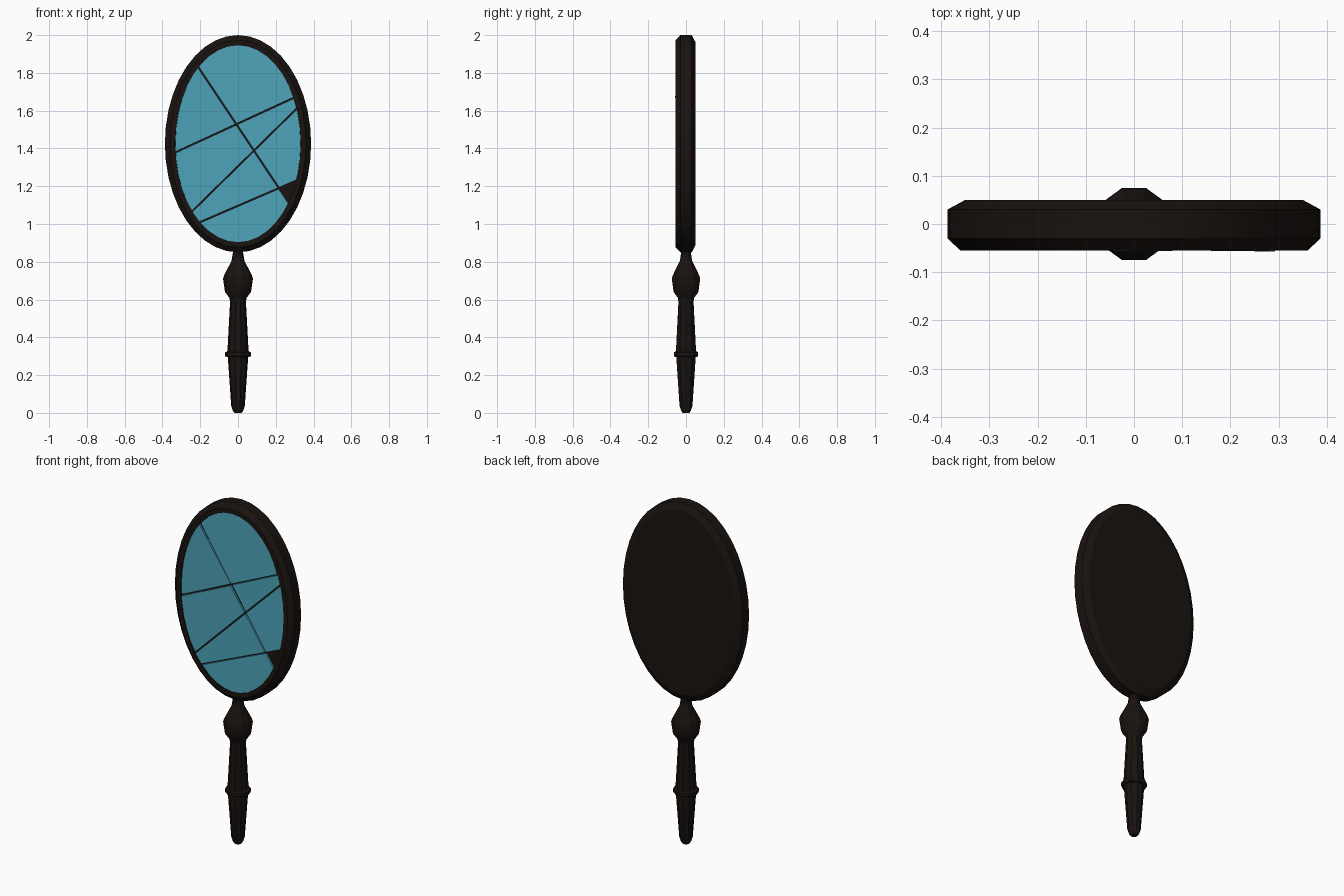
import bpy, bmesh, math, random
from itertools import product
from mathutils import Vector, Matrix

if "Cube" in bpy.data.objects:
    bpy.data.objects.remove(bpy.data.objects["Cube"])

random.seed(4)
CZ = 1.425                      # centre height of the oval head


def material(name, rgb):
    m = bpy.data.materials.new(name)
    m.diffuse_color = (*rgb, 1)
    m.use_nodes = True
    m.node_tree.nodes["Principled BSDF"].inputs["Base Color"].default_value = m.diffuse_color
    return m


DARK = material("dark_wood", (0.010, 0.0065, 0.005))
GLASS = material("blue_glass", (0.075, 0.37, 0.49))


def finish(bm, name, mat, smooth=None):
    bmesh.ops.recalc_face_normals(bm, faces=bm.faces)
    mesh = bpy.data.meshes.new(name)
    bm.to_mesh(mesh)
    bm.free()
    obj = bpy.data.objects.new(name, mesh)
    bpy.context.collection.objects.link(obj)
    mesh.materials.append(mat)
    if smooth:
        bpy.ops.object.select_all(action='DESELECT')
        obj.select_set(True)
        bpy.context.view_layer.objects.active = obj
        bpy.ops.object.shade_smooth_by_angle(angle=math.radians(smooth))
    return obj


def loft(bm, rings):
    """Skin a list of point rings and cap both ends."""
    loops = [[bm.verts.new(p) for p in ring] for ring in rings]
    n = len(loops[0])
    for a, b in zip(loops, loops[1:]):
        for i in range(n):
            j = (i + 1) % n
            bm.faces.new((a[i], a[j], b[j], b[i]))
    bm.faces.new(loops[0])
    bm.faces.new(loops[-1])


def oval(rx, rz, y, n):
    return [(rx * math.cos(2 * math.pi * i / n), y,
             CZ + rz * math.sin(2 * math.pi * i / n)) for i in range(n)]


# Oval frame: (inset from rim, y) from the recess floor round to the back
bm = bmesh.new()
profile = [(0.054, -0.035), (0.054, -0.055), (0.027, -0.055), (0, -0.030),
           (0, 0.030), (0.037, 0.050)]
loft(bm, [oval(0.387 - d, 0.575 - d, y, 40) for d, y in profile])
finish(bm, "oval_frame", DARK, 25)

# Turned handle: (radius, z), ten sided
bm = bmesh.new()
profile = [(0.018, 0), (0.027, 0.010), (0.036, 0.038), (0.054, 0.295),
           (0.068, 0.300), (0.068, 0.320), (0.056, 0.327), (0.042, 0.590),
           (0.046, 0.610), (0.069, 0.640), (0.079, 0.710), (0.073, 0.730),
           (0.034, 0.805), (0.027, 0.850), (0.027, 0.880)]
loft(bm, [[(r * math.cos(math.tau * i / 10), r * math.sin(math.tau * i / 10), z)
           for i in range(10)] for r, z in profile])
finish(bm, "handle", DARK, 30)

# Broken glass: cut the oval pane along four crack lines (x, z to x, z)
cracks = [(-0.21, 1.83, 0.27, 1.11), (-0.33, 1.38, 0.30, 1.67),
          (-0.25, 1.06, 0.31, 1.61), (-0.20, 1.01, 0.31, 1.23)]
GAP = 0.007
count = 0
for signs in product((1, -1), repeat=4):
    if signs[0] == 1 and signs[3] == -1:
        continue                # the shard that has fallen out
    bm = bmesh.new()
    bm.faces.new([bm.verts.new(p) for p in oval(0.332, 0.524, -0.040, 40)])
    for s, (x0, z0, x1, z1) in zip(signs, cracks):
        normal = Vector((z1 - z0, 0, x0 - x1)).normalized() * s
        bmesh.ops.bisect_plane(
            bm, geom=bm.verts[:] + bm.edges[:] + bm.faces[:], dist=1e-6,
            plane_co=Vector((x0, 0, z0)) - normal * GAP / 2,
            plane_no=normal, clear_outer=True)
    if not bm.faces or sum(f.calc_area() for f in bm.faces) < 1e-4:
        bm.free()
        continue
    # thicken the shard, then tip it slightly out of line
    centre = sum((v.co for v in bm.verts), Vector()) / len(bm.verts)
    new = bmesh.ops.extrude_face_region(bm, geom=bm.faces[:])["geom"]
    bmesh.ops.translate(bm, vec=(0, -0.011, 0),
                        verts=[g for g in new if isinstance(g, bmesh.types.BMVert)])
    for axis in "XZ":
        bmesh.ops.rotate(bm, cent=centre, verts=bm.verts,
                         matrix=Matrix.Rotation(math.radians(random.uniform(-1.2, 1.2)), 3, axis))
    count += 1
    finish(bm, f"glass_shard_{count}", GLASS)
